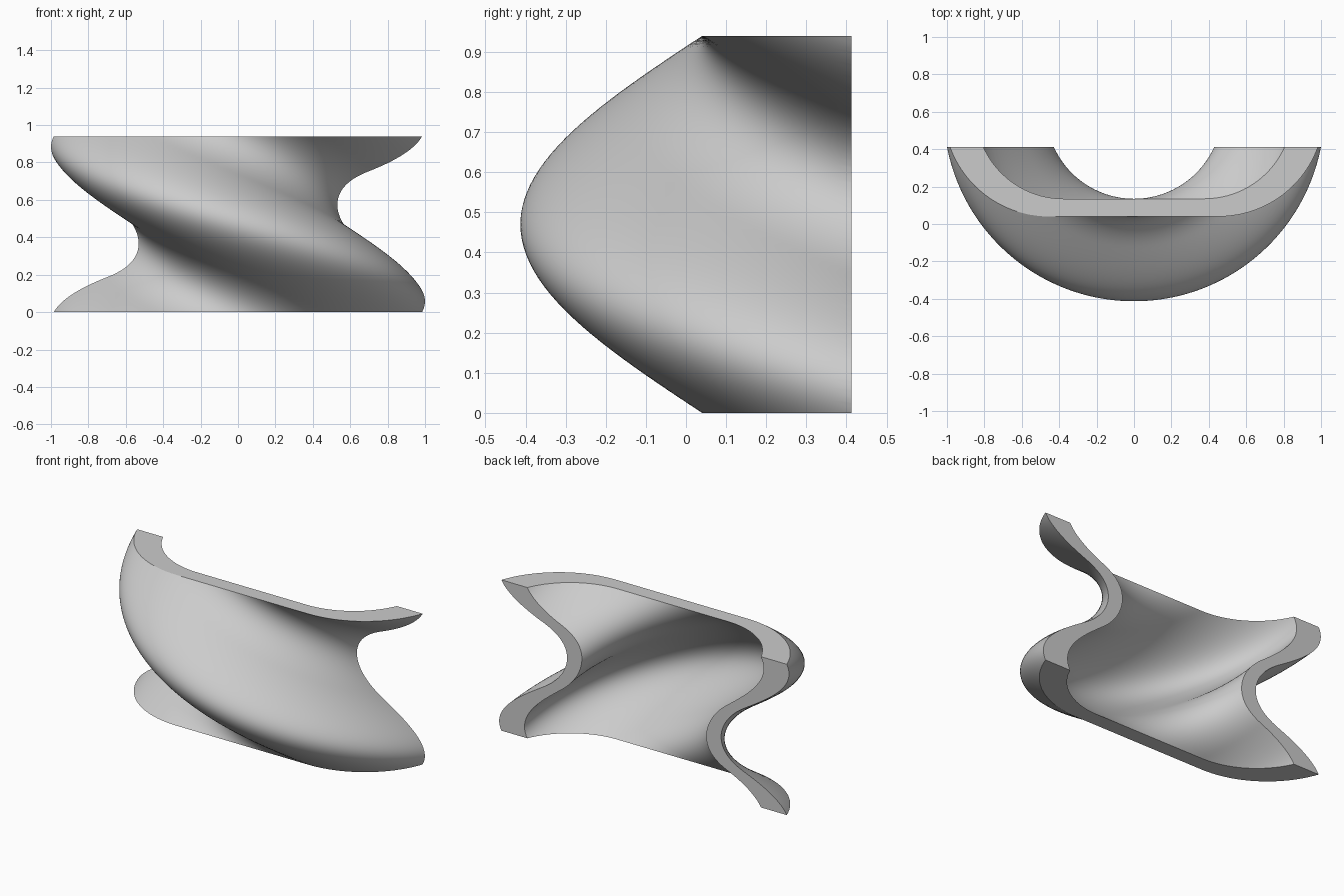
import bpy, bmesh
from math import pi, cos, sin, radians
from mathutils import Vector, Matrix

cube = bpy.data.objects.get("Cube")
if cube:
    bpy.data.objects.remove(cube, do_unlink=True)

HEIGHT = 0.94
AXIS_Y = 0.605        # twist axis, behind the cut plane
CUT_Y = 0.413
RADIUS = 0.565        # end radius of the rounded slot section
HALF_STRAIGHT = 0.453
INNER_SCALE = 0.832
ARC, STRAIGHT, LAYERS = 48, 24, 120


def slot_section():
    """Closed rounded slot outline, counterclockwise."""
    points = []
    for side in (1, -1):
        for i in range(ARC):
            a = -pi / 2 + pi * i / ARC
            points.append(side * Vector((HALF_STRAIGHT + RADIUS * cos(a), RADIUS * sin(a), 0)))
        for i in range(STRAIGHT):
            x = HALF_STRAIGHT * (1 - 2 * i / STRAIGHT)
            points.append(side * Vector((x, RADIUS, 0)))
    return points


def bridge(bm, ring_a, ring_b):
    n = len(ring_a)
    for i in range(n):
        j = (i + 1) % n
        bm.faces.new((ring_a[i], ring_a[j], ring_b[j], ring_b[i]))


bm = bmesh.new()
section = slot_section()

# Twisted outer and inner walls: half a turn over the height
walls = []
for scale in (1, INNER_SCALE):
    rings = []
    for k in range(LAYERS + 1):
        t = k / LAYERS
        place = Matrix.Translation((0, AXIS_Y, HEIGHT * t)) @ Matrix.Rotation(-pi * t, 4, 'Z')
        rings.append([bm.verts.new(place @ (p * scale)) for p in section])
    for a, b in zip(rings, rings[1:]):
        bridge(bm, a, b)
    walls.append(rings)

# Flat end rims
for end in (0, -1):
    bridge(bm, walls[0][end], walls[1][end])
bmesh.ops.recalc_face_normals(bm, faces=bm.faces[:])

# Slice off the back and close the two wall cuts
bmesh.ops.bisect_plane(bm, geom=bm.verts[:] + bm.edges[:] + bm.faces[:], dist=1e-5,
                       plane_co=(0, CUT_Y, 0), plane_no=(0, 1, 0), clear_outer=True)
border = [e for e in bm.edges if e.is_boundary]
bmesh.ops.holes_fill(bm, edges=border, sides=0)
bmesh.ops.recalc_face_normals(bm, faces=bm.faces[:])

mesh = bpy.data.meshes.new("twisted_shell")
bm.to_mesh(mesh)
bm.free()
shell = bpy.data.objects.new("twisted_shell", mesh)
bpy.context.collection.objects.link(shell)

# Plain grey material
grey = bpy.data.materials.new("light_grey")
grey.use_nodes = True
colour = (0.6, 0.6, 0.6, 1)
grey.diffuse_color = colour
grey.node_tree.nodes["Principled BSDF"].inputs["Base Color"].default_value = colour
mesh.materials.append(grey)

bpy.ops.object.select_all(action='DESELECT')
shell.select_set(True)
bpy.context.view_layer.objects.active = shell
bpy.ops.object.shade_smooth_by_angle(angle=radians(30))
